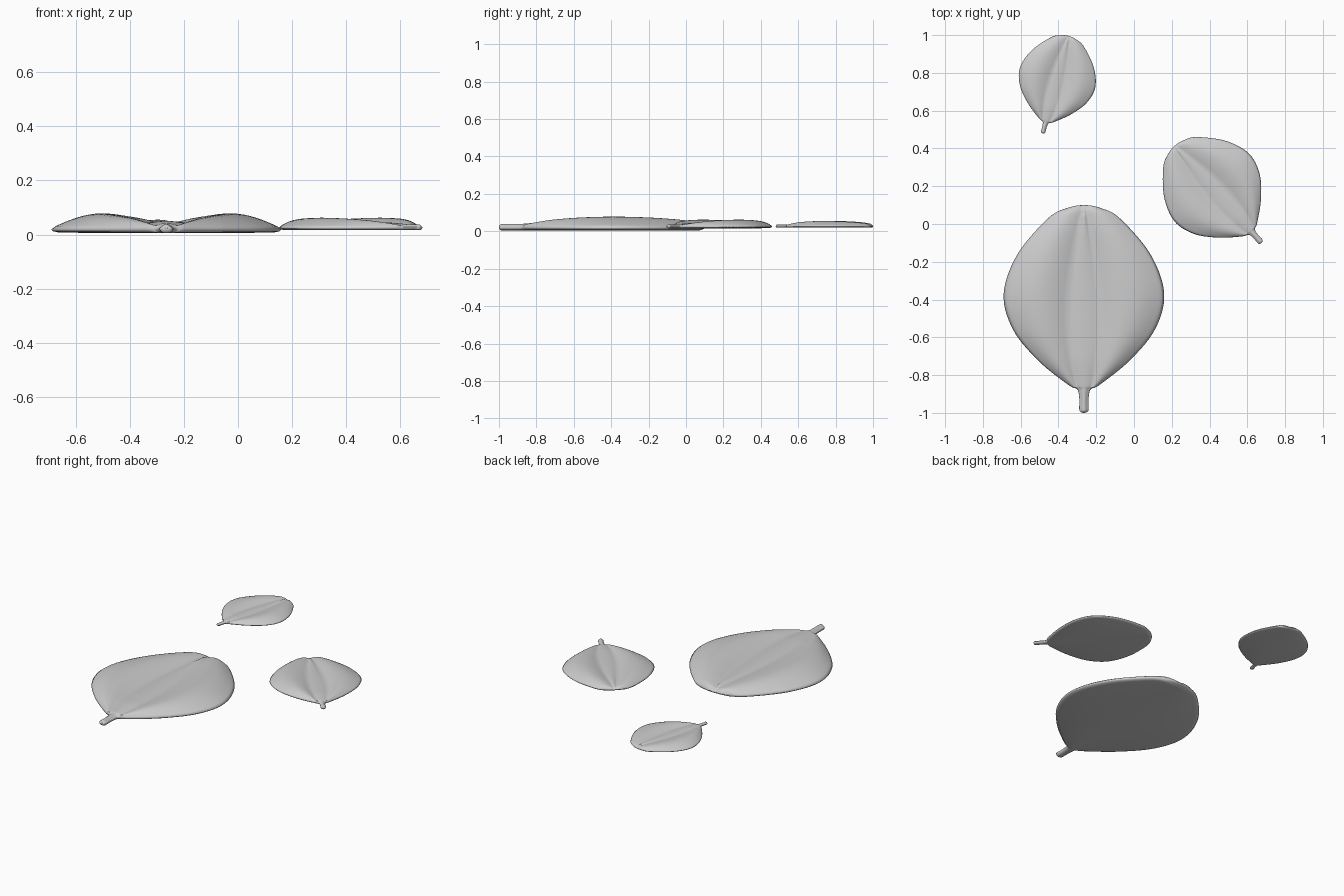
import bpy, math
from mathutils import Vector, Matrix

if "Cube" in bpy.data.objects:
    bpy.data.objects.remove(bpy.data.objects["Cube"])

# Half outline of the leaf, stem end to tip: (half width, distance along leaf)
OUTLINE = [(0, 0), (.019, .006), (.025, .022), (.024, .06), (.028, .105), (.04, .128),
           (.085, .15), (.24, .275), (.375, .44), (.425, .63), (.352, .84),
           (.19, 1.03), (.09, 1.084), (0, 1.1)]
STEPS, RIB, SIDE = 7, 4, 14


def smooth_outline():
    p = [Vector((-.019, .006))] + [Vector(q) for q in OUTLINE] + [Vector((-.09, 1.084))]
    out = []
    for i in range(1, len(p) - 2):
        a, b, c, d = p[i - 1:i + 3]
        for k in range(STEPS):
            t = k / STEPS
            out.append(.5 * (2 * b + (c - a) * t + (2 * a - 5 * b + 4 * c - d) * t * t
                             + (3 * b - a - 3 * c + d) * t ** 3))
    return out[1:]


def section(w, y):
    """Half cross-section from the midrib to the underside centre."""
    s = min(1, max(0, (y - .1) / .95))
    r = min(.012 + .055 * math.sin(math.pi * s ** .85) + .02 * (1 - s), .6 * w)
    k = min(1, w / (.024 if y < .5 else .12))
    valley = .02 + k * (.01 + .012 * min(1, w / .25))
    crown = valley + k * (.008 if y < 1.05 else .002)
    bump = .045 * max(0, (w - .03) / .395) ** .8
    pts = [(r * i / RIB, crown + (valley - crown) * (i / RIB) ** 2) for i in range(RIB)]
    for i in range(SIDE):
        q = i / SIDE
        q = q * (1.4 - .4 * q)          # denser towards the rim
        pts.append((r + (w - r) * q,
                    valley + (.024 - valley) * q + bump * math.sin(math.pi * q)))
    pts += [(w, .019), (w - min(.007, .15 * w), .02 - .008 * k),
            (w - min(.03, .4 * w), .02 - .013 * k), (0, .02 - .015 * k)]
    return pts


def leaf(name, pos, scale, angle):
    rings, verts, faces = smooth_outline(), [(0, 0, .02)], []
    for w, y in rings:
        half = section(max(w, .002), y)
        loop = half + [(-x, z) for x, z in half[-2:0:-1]]
        verts += [(x, y, z) for x, z in loop]
    n = len(loop)
    verts.append((0, 1.1, .02))
    last = len(verts) - 1
    for j in range(n):
        k = (j + 1) % n
        faces.append((0, 1 + j, 1 + k))
        for i in range(len(rings) - 1):
            a, b = 1 + i * n, 1 + (i + 1) * n
            faces.append((a + j, b + j, b + k, a + k))
        faces.append((last, last - n + k, last - n + j))
    me = bpy.data.meshes.new(name)
    me.from_pydata(verts, [], faces)
    me.transform(Matrix.Translation(pos) @ Matrix.Rotation(math.radians(angle), 4, 'Z')
                 @ Matrix.Scale(scale, 4))
    me.polygons.foreach_set("use_smooth", [True] * len(me.polygons))
    me.update()
    ob = bpy.data.objects.new(name, me)
    bpy.context.collection.objects.link(ob)


# Three copies of the leaf, stem end position, size and heading
leaf("large_leaf", (-.265, -1, 0), 1, 0)
leaf("medium_leaf", (.675, -.1, .013), .627, 41.9)
leaf("small_leaf", (-.483, .48, .017), .485, -14.9)
